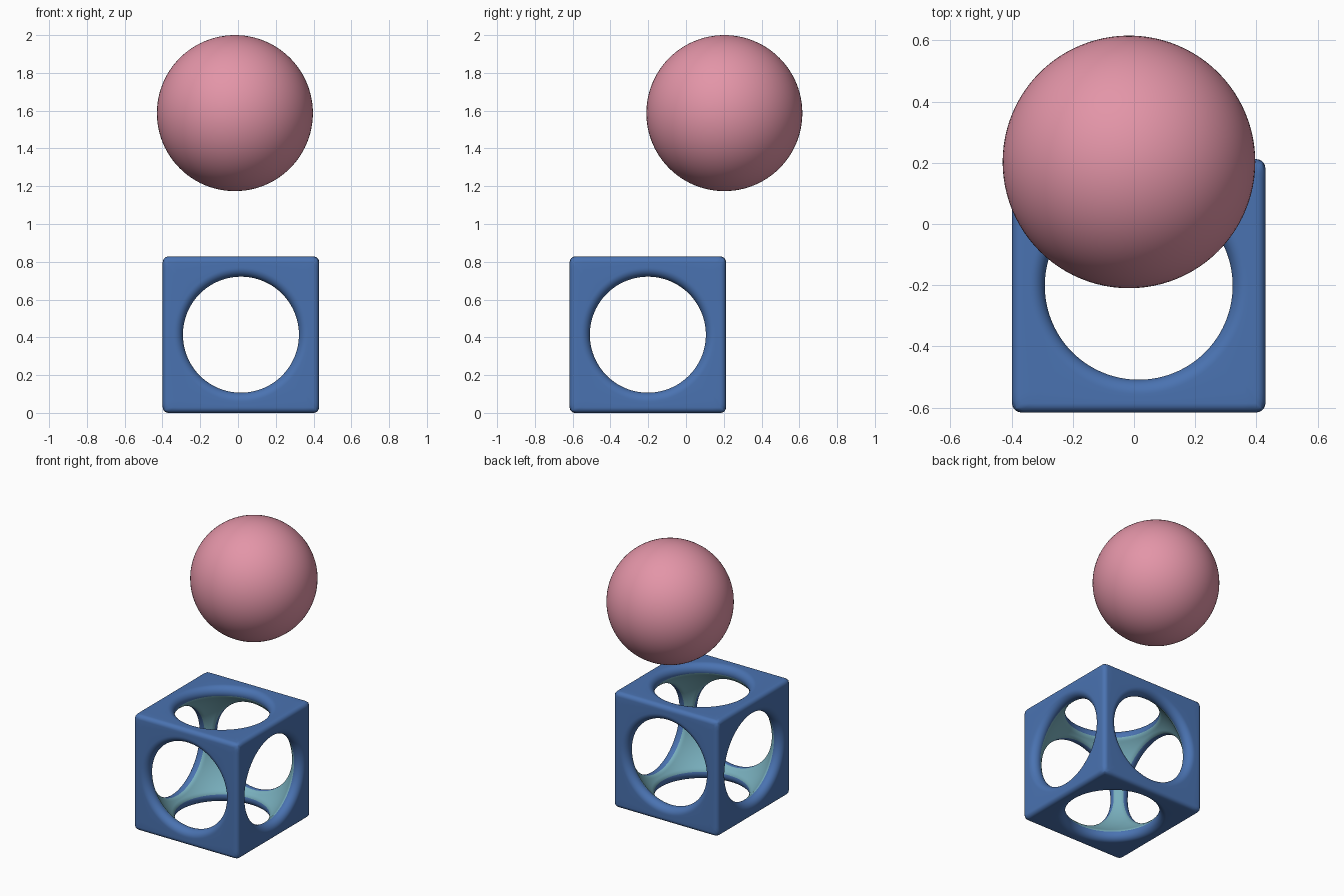
import bpy, bmesh, math
from mathutils import Vector, Matrix

if "Cube" in bpy.data.objects:
    bpy.data.objects.remove(bpy.data.objects["Cube"])

H = 0.414        # half size of the cube
B = 0.03         # rounding of the outer edges
RHO = 0.047      # rounding of the hole rims
R0 = 0.307 + RHO # outer radius of the rim rounding
N = 160          # samples around each hole


def material(name, rgb):
    m = bpy.data.materials.new(name)
    m.diffuse_color = (*rgb, 1)
    m.use_nodes = True
    m.node_tree.nodes["Principled BSDF"].inputs["Base Color"].default_value = m.diffuse_color
    return m


pink = material("pink", (0.77, 0.30, 0.39))
blue = material("blue", (0.068, 0.17, 0.44))
teal = material("teal", (0.19, 0.43, 0.51))


def rounded(p):
    """Push a point of the sharp cube onto the rounded cube."""
    c = H - B
    core = Vector([max(-c, min(c, v)) for v in p])
    return core + (p - core).normalized() * B


def section(theta):
    """Points from the cube edge, over the rim, to the inner cavity."""
    d = Vector((math.cos(theta), math.sin(theta), 0))
    sq = d / max(abs(d.x), abs(d.y))
    pts = []
    # outer rounded edge and flat face
    for i in range(5):
        s = sq * (H - B * i / 4)
        pts.append((rounded(Vector((s.x, s.y, H))), 0))
    for i in (1, 2):
        s = (sq * (H - B)).lerp(d * R0, i / 3)
        pts.append((Vector((s.x, s.y, H)), 0))
    # rounded rim, tangent to both the face and the spherical cavity
    zc = H - RHO
    end = math.atan2(R0, -zc)
    for i in range(15):
        a = end * i / 14
        p = d * (R0 - RHO * math.sin(a))
        p.z = zc + RHO * math.cos(a)
        pts.append((p, 1 if a > math.radians(106) else 0))
    # spherical cavity up to the neighbouring face's share
    rad = math.hypot(R0, zc) - RHO
    ring = Vector((d.x * R0, d.y * R0, zc)).normalized()
    edge = Vector((sq.x, sq.y, 1)).normalized()
    for i in range(1, 7):
        pts.append((ring.lerp(edge, i / 6).normalized() * rad, 1))
    return pts


# hollow cube: one side repeated six times and welded
bm = bmesh.new()
sections = [section(2 * math.pi * k / N) for k in range(N)]
turns = [Matrix.Rotation(math.pi / 2 * k, 3, 'X') for k in range(4)]
turns += [Matrix.Rotation(s * math.pi / 2, 3, 'Y') for s in (1, -1)]
for t in turns:
    cols = [[bm.verts.new(t @ p) for p, _ in s] for s in sections]
    for k in range(N):
        a, b = cols[k], cols[(k + 1) % N]
        for j in range(len(a) - 1):
            f = bm.faces.new((a[j], b[j], b[j + 1], a[j + 1]))
            f.material_index = sections[k][j][1]
            f.smooth = True
bmesh.ops.remove_doubles(bm, verts=bm.verts, dist=1e-4)
bmesh.ops.recalc_face_normals(bm, faces=bm.faces)
mesh = bpy.data.meshes.new("hollow_cube")
bm.to_mesh(mesh)
bm.free()
mesh.materials.append(blue)
mesh.materials.append(teal)
cube = bpy.data.objects.new("hollow_cube", mesh)
cube.location = (0.0155, -0.202, H)
bpy.context.collection.objects.link(cube)

# floating ball
bpy.ops.mesh.primitive_uv_sphere_add(segments=96, ring_count=48, radius=0.413,
                                     location=(-0.0165, 0.203, 1.587))
ball = bpy.context.object
ball.name = "ball"
ball.data.materials.append(pink)
bpy.ops.object.shade_smooth()
